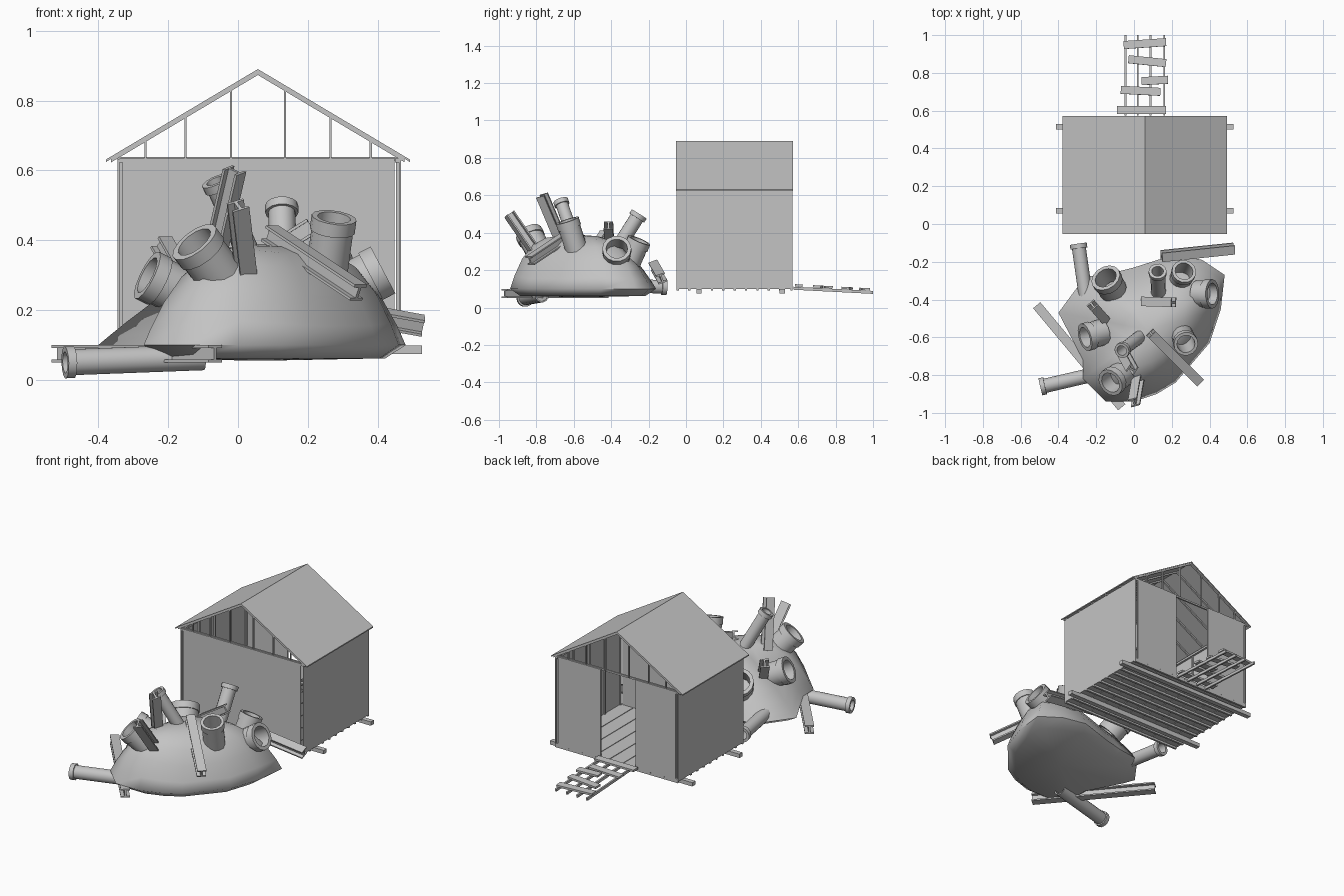
import bpy, bmesh, math
from mathutils import Vector, Matrix

if "Cube" in bpy.data.objects:
    bpy.data.objects.remove(bpy.data.objects["Cube"])

grey = bpy.data.materials.new("plain_grey")
grey.diffuse_color = (0.55, 0.55, 0.55, 1)
grey.use_nodes = True
grey.node_tree.nodes["Principled BSDF"].inputs["Base Color"].default_value = grey.diffuse_color


def finish(name, bm, smooth=False):
    bmesh.ops.recalc_face_normals(bm, faces=bm.faces[:])
    me = bpy.data.meshes.new(name)
    bm.to_mesh(me)
    bm.free()
    if smooth:
        for p in me.polygons:
            p.use_smooth = True
        me.set_sharp_from_angle(angle=math.radians(32 if smooth is True else smooth))
    me.materials.append(grey)
    ob = bpy.data.objects.new(name, me)
    bpy.context.collection.objects.link(ob)
    return ob


def add_box(bm, x0, x1, y0, y1, z0, z1, rot=None):
    c = Vector(((x0 + x1) / 2, (y0 + y1) / 2, (z0 + z1) / 2))
    m = Matrix.Translation(c)
    if rot:
        m = m @ rot
    m = m @ Matrix.Diagonal((x1 - x0, y1 - y0, z1 - z0, 1))
    bmesh.ops.create_cube(bm, size=1, matrix=m)


def boxes(name, items):
    bm = bmesh.new()
    for it in items:
        add_box(bm, *it)
    return finish(name, bm)


def axis_matrix(a, b):
    a, b = Vector(a), Vector(b)
    return Matrix.Translation(a) @ (b - a).to_track_quat('Z', 'Y').to_matrix().to_4x4(), (b - a).length


def pipe(name, a, b, r, collar=0.025, flare=1.22, wall=0.8, n=14):
    """Hollow pipe from a to b with a collar at the open end b."""
    m, L = axis_matrix(a, b)
    prof = [(r, 0), (r, L - collar), (r * flare, L - collar), (r * flare, L),
            (r * wall, L), (r * wall, 0)]
    bm = bmesh.new()
    rings = [[bm.verts.new(m @ Vector((q * math.cos(t), q * math.sin(t), z)))
              for t in (2 * math.pi * i / n for i in range(n))] for q, z in prof]
    for k in range(len(rings)):
        p, q = rings[k], rings[(k + 1) % len(rings)]
        for i in range(n):
            j = (i + 1) % n
            bm.faces.new((p[i], p[j], q[j], q[i]))
    return finish(name, bm, True)


def beam(name, a, b, w=0.05, h=0.05, roll=0):
    """I-section girder from a to b."""
    m, L = axis_matrix(a, b)
    m = m @ Matrix.Rotation(math.radians(roll), 4, 'Z')
    t, f = w * 0.1, h / 2 - h * 0.16
    half = [(w / 2, -h / 2), (w / 2, -f), (t, -f), (t, f), (w / 2, f), (w / 2, h / 2)]
    prof = half + [(-x, -y) for x, y in half]
    bm = bmesh.new()
    face = bm.faces.new([bm.verts.new(m @ Vector((x, y, 0))) for x, y in prof])
    ext = bmesh.ops.extrude_face_region(bm, geom=[face], use_keep_orig=True)
    d = m.to_3x3() @ Vector((0, 0, L))
    bmesh.ops.translate(bm, vec=d, verts=[v for v in ext['geom'] if isinstance(v, bmesh.types.BMVert)])
    return finish(name, bm)


# rubble mound: outline points with a steepness for each
outline = [(-0.40, -0.47, 1.4), (-0.27, -0.72, 1.9), (-0.27, -0.82, 3), (-0.15, -0.94, 4.5),
           (0.0, -0.94, 4.5), (0.12, -0.90, 4), (0.22, -0.84, 3.5), (0.40, -0.63, 3.5),
           (0.46, -0.45, 4), (0.48, -0.27, 3.5), (0.36, -0.19, 2.8), (0.22, -0.16, 2.4),
           (0.0, -0.23, 2.4), (-0.12, -0.26, 2.2), (-0.26, -0.28, 2)]
cx, cy = 0.07, -0.56
bm = bmesh.new()
rings = []
for s, z in ((0.86, 0.062), (1, None), (0.94, None), (0.83, None), (0.68, None), (0.5, None), (0.28, None)):
    rings.append([bm.verts.new((cx + (x - cx) * s, cy + (y - cy) * s,
                                z if z else 0.1 + 0.285 * (1 - s ** k))) for x, y, k in outline])
n = len(outline)
for p, q in zip(rings, rings[1:]):
    for i in range(n):
        bm.faces.new((p[i], p[(i + 1) % n], q[(i + 1) % n], q[i]))
for ring, z in ((rings[0], 0.055), (rings[-1], 0.388)):
    c = bm.verts.new((cx, cy, z))
    for i in range(n):
        bm.faces.new((ring[i], ring[(i + 1) % n], c))
finish("rubble_mound", bm, 70)

# slim pipes with flanges
for i, (a, b, r) in enumerate([
        ((0.04, -0.59, 0.34), (-0.065, -0.67, 0.57), 0.034),
        ((0.13, -0.37, 0.31), (0.125, -0.25, 0.50), 0.039),
        ((-0.25, -0.42, 0.12), (-0.295, -0.105, 0.11), 0.037),
        ((-0.10, -0.77, 0.065), (-0.495, -0.862, 0.05), 0.038)]):
    pipe(f"slim_pipe_{i + 1}", a, b, r)

# wide pipes and broken pipe rings
for i, (a, b, r) in enumerate([
        ((0.25, -0.575, 0.28), (0.275, -0.635, 0.465), 0.060),
        ((-0.03, -0.77, 0.27), (-0.125, -0.84, 0.395), 0.070),
        ((0.24, -0.31, 0.22), (0.265, -0.25, 0.36), 0.060),
        ((0.33, -0.37, 0.27), (0.415, -0.37, 0.315), 0.072),
        ((-0.16, -0.57, 0.25), (-0.26, -0.60, 0.30), 0.070),
        ((-0.11, -0.35, 0.24), (-0.15, -0.285, 0.32), 0.075)]):
    pipe(f"wide_pipe_{i + 1}", a, b, r, collar=0.04, flare=1.08)

# steel girders
for i, (a, b, roll) in enumerate([
        ((-0.515, -0.43, 0.075), (-0.065, -0.97, 0.075), 0),
        ((0.145, -0.17, 0.225), (0.53, -0.13, 0.155), 20),
        ((0.09, -0.58, 0.42), (0.345, -0.835, 0.25), 0),
        ((-0.07, -0.66, 0.34), (-0.01, -0.77, 0.60), 30),
        ((0.025, -0.80, 0.29), (0.0, -0.945, 0.50), 30),
        ((0.05, -0.41, 0.34), (0.21, -0.415, 0.44), 0),
        ((-0.15, -0.51, 0.27), (-0.22, -0.43, 0.395), 0)]):
    beam(f"girder_{i + 1}", a, b, roll=roll)

# shed base
X0, X1, Y0, Y1, XM = -0.345, 0.467, -0.05, 0.57, 0.057
boxes("skids", [(-0.412, 0.527, y - 0.014, y + 0.014, 0.075, 0.098) for y in (0.07, 0.515)])
boxes("floor_joists", [(X0, X1, y, y + 0.012, 0.092, 0.104)
                       for y in [Y0 + i * (Y1 - Y0 - 0.012) / 10 for i in range(11)]])
pw = (X1 - X0) / 9
boxes("floor_planks", [(X0 + i * pw + 0.002, X0 + (i + 1) * pw - 0.002, Y0, Y1, 0.104, 0.116) for i in range(9)])

# shed walls: thin panels, back wall has a full-height doorway
boxes("front_wall", [(-0.33, 0.448, Y0, Y0 + 0.008, 0.108, 0.635)])
boxes("back_walls", [(-0.33, -0.065, Y1 - 0.008, Y1, 0.108, 0.635),
                     (0.165, 0.448, Y1 - 0.008, Y1, 0.108, 0.635)])
boxes("side_walls", [(X0, X0 + 0.006, Y0, Y1, 0.1, 0.632), (X1 - 0.006, X1, Y0, Y1, 0.1, 0.632)])
studs = []
for y in [Y0 + 0.01 + i * (Y1 - Y0 - 0.03) / 4 for i in range(5)]:
    for x in (X0 + 0.006, X1 - 0.014):
        studs.append((x, x + 0.008, y, y + 0.01, 0.116, 0.63))
for x in (X0 + 0.006, X1 - 0.018):
    studs.append((x, x + 0.012, Y0, Y1, 0.622, 0.634))
for y in (Y0 + 0.008, Y1 - 0.018):
    studs.append((X0, X1, y, y + 0.01, 0.628, 0.638))
boxes("wall_framing", studs)

# gable roof sheets and rafters
slope = math.atan2(0.26, 0.437)


def roof_z(x):
    return 0.89 - abs(x - XM) * math.tan(slope)


def add_slope(bm, side, y0, y1, top, thick, reach):
    pts = []
    for x, drop in ((XM, top), (XM + side * reach, top),
                    (XM + side * reach, top + thick), (XM, top + thick)):
        pts.append((x, roof_z(x) - drop))
    lo = [bm.verts.new((x, y0, z)) for x, z in pts]
    hi = [bm.verts.new((x, y1, z)) for x, z in pts]
    bm.faces.new(lo)
    bm.faces.new(hi)
    for i in range(4):
        j = (i + 1) % 4
        bm.faces.new((lo[i], lo[j], hi[j], hi[i]))


bm = bmesh.new()
for side in (-1, 1):
    add_slope(bm, side, Y0 - 0.003, Y1 + 0.003, 0, 0.007, 0.435)
finish("roof_sheets", bm)
bm = bmesh.new()
for i in range(6):
    y = Y0 + i * (Y1 - Y0 - 0.01) / 5
    for side in (-1, 1):
        add_slope(bm, side, y, y + 0.01, 0.007, 0.01, 0.42)
finish("rafters", bm)

# open gable studs
boxes("gable_studs", [(x - 0.003, x + 0.003, y, y + 0.01, 0.635, roof_z(x) - 0.012)
                      for y in (Y0, Y1 - 0.01)
                      for x in (-0.265, -0.15, -0.02, 0.135, 0.265, 0.38)])

# entrance ramp: sloping runners with crooked slats
tilt = Matrix.Rotation(math.radians(-3), 4, 'X')
boxes("ramp_runners", [(x - 0.005, x + 0.005, 0.575, 1.0, 0.084, 0.1, tilt)
                       for x in (-0.045, 0.02, 0.088, 0.16)])
slats = []
for x0, x1, y, deg in ((-0.09, 0.17, 0.603, 0), (-0.07, 0.14, 0.705, -3), (0.04, 0.18, 0.76, 3),
                       (-0.03, 0.17, 0.862, -6), (-0.055, 0.17, 0.955, 4)):
    z = 0.118 - (y - 0.6) * 0.055
    slats.append((x0, x1, y - 0.021, y + 0.021, z - 0.006, z + 0.006,
                  tilt @ Matrix.Rotation(math.radians(deg), 4, 'Z')))
boxes("ramp_slats", slats)
